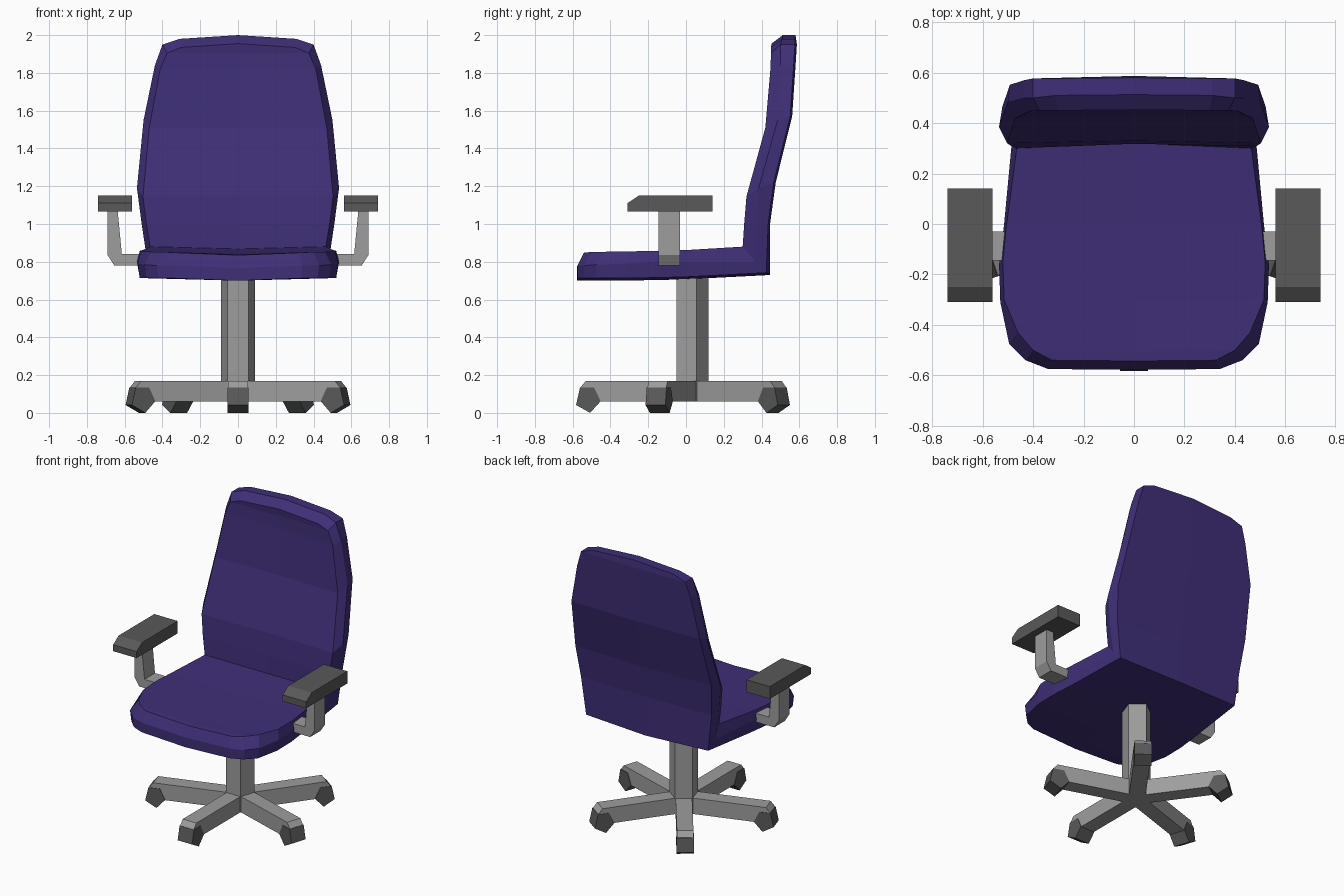
import bpy, bmesh
from math import sin, cos, radians
from mathutils import Matrix

if "Cube" in bpy.data.objects:
    bpy.data.objects.remove(bpy.data.objects["Cube"])


def material(name, rgb):
    m = bpy.data.materials.new(name)
    m.diffuse_color = (*rgb, 1)
    m.use_nodes = True
    m.node_tree.nodes["Principled BSDF"].inputs["Base Color"].default_value = m.diffuse_color
    return m


PURPLE = material("purple_fabric", (0.05, 0.028, 0.185))
DARK = material("dark_plastic", (0.10, 0.10, 0.10))
METAL = material("grey_metal", (0.34, 0.34, 0.34))


def loft(name, rings, mat, matrix=Matrix(), rim_centre=None):
    """Skin closed rings of points; with rim_centre the ends get a split cap."""
    bm = bmesh.new()
    vs = [[bm.verts.new(p) for p in ring] for ring in rings]
    n = len(rings[0])
    for a, b in zip(vs, vs[1:]):
        for i in range(n):
            j = (i + 1) % n
            bm.faces.new((a[i], a[j], b[j], b[i]))
    for end in (vs[0], vs[-1]):
        if rim_centre:
            mid = bm.verts.new(rim_centre(end))
            bm.faces.new((end[7], end[0], end[1], mid))
            bm.faces.new((mid, end[1], end[2], end[3]))
            bm.faces.new((mid, end[3], end[4], end[5]))
            bm.faces.new((end[7], mid, end[5], end[6]))
        else:
            bm.faces.new(end)
    bm.transform(matrix)
    bmesh.ops.recalc_face_normals(bm, faces=bm.faces)
    me = bpy.data.meshes.new(name)
    bm.to_mesh(me)
    bm.free()
    ob = bpy.data.objects.new(name, me)
    bpy.context.collection.objects.link(ob)
    me.materials.append(mat)
    return ob


def prism(name, profile, width, mat, matrix=Matrix()):
    """Extrude an (x, z) profile symmetrically along y."""
    rings = [[(x, s * width / 2, z) for x, z in profile] for s in (-1, 1)]
    return loft(name, rings, mat, matrix)


# Seat and backrest: one padded L-shaped sweep.
# Station: (half width, y, z) of padded face, of rim, of rear face
seat = [
    ((.325, -.54, .848), (.34, -.575, .78), (.34, -.575, .713)),
    ((.40, -.50, .852), (.43, -.54, .78), (.42, -.54, .713)),
    ((.46, -.43, .853), (.495, -.475, .785), (.485, -.475, .713)),
    ((.515, -.30, .855), (.53, -.31, .79), (.52, -.31, .714)),
    ((.52, -.15, .858), (.535, -.16, .80), (.52, -.16, .716)),
    ((.505, 0, .862), (.515, 0, .80), (.505, 0, .720)),
]
corner = [((.465, .30, .88), (.48, .37, .80), (.468, .425, .742))]
back = [
    ((.485, .308, 1.0), (.51, .37, 1.0), (.50, .435, 1.0)),
    ((.503, .32, 1.145), (.535, .385, 1.19), (.522, .465, 1.22)),
    ((.47, .42, 1.51), (.50, .485, 1.55), (.492, .552, 1.57)),
    ((.412, .447, 1.82), (.44, .50, 1.84), (.435, .57, 1.84)),
    ((.375, .45, 1.905), (.40, .50, 1.95), (.40, .577, 1.95)),
]
top = [((.30, .45, 1.935), (.31, .51, 1.98), (.31, .577, 1.98))]

rings = []
for stations, (dy, dz) in ((seat, (-.003, -.013)), (corner, (.02, -.012)),
                           (back, (.01, 0)), (top, (.003, .02))):
    for (wi, yi, zi), (wm, ym, zm), (wb, yb, zb) in stations:
        rings.append([(-wi, yi, zi), (0, yi + dy, zi + dz), (wi, yi, zi),
                      (wm, ym, zm), (wb, yb, zb), (0, yb + dy, zb + dz),
                      (-wb, yb, zb), (-wm, ym, zm)])


def rim_centre(end):
    # Centre of the rim follows the bulge of the rear face
    c = (end[3].co + end[7].co) / 2
    return c + end[5].co - (end[4].co + end[6].co) / 2


loft("seat_and_backrest", rings, PURPLE, rim_centre=rim_centre)

# Armrests: bent support and chamfered pad, mirrored
support = [(.48, .78), (.655, .78), (.69, .835), (.69, 1.07),
           (.637, 1.07), (.615, .84), (.48, .84)]
pad = [(-.14, 1.065), (.31, 1.065), (.31, 1.11), (.25, 1.15), (-.14, 1.15)]
for side, label in ((1, "right"), (-1, "left")):
    flip = Matrix.Diagonal((side, 1, 1, 1))
    prism(f"arm_support_{label}", support, .115, METAL,
          flip @ Matrix.Translation((0, -.088, 0)))
    prism(f"arm_pad_{label}", pad, .18, DARK,
          flip @ Matrix.Translation((.65, 0, 0)) @ Matrix.Rotation(radians(-90), 4, 'Z'))

# Five-sided column
CY = .026
pentagon = [(.094 * sin(radians(72 * i)), CY + .094 * cos(radians(72 * i)))
            for i in range(5)]
loft("column", [[(x, y, z) for x, y in pentagon] for z in (.06, .74)], METAL)

# Five base legs with five-sided castors
leg = [(.07, .06), (.56, .06), (.587, .132), (.556, .17), (.07, .17)]
castor = [(.587, .135), (.608, .042), (.534, 0), (.478, .062), (.513, .135)]
for i in range(5):
    m = Matrix.Translation((0, CY, 0)) @ Matrix.Rotation(radians(-90 + 72 * i), 4, 'Z')
    prism(f"base_leg_{i + 1}", leg, .104, METAL, m)
    prism(f"castor_{i + 1}", castor, .11, DARK, m)
